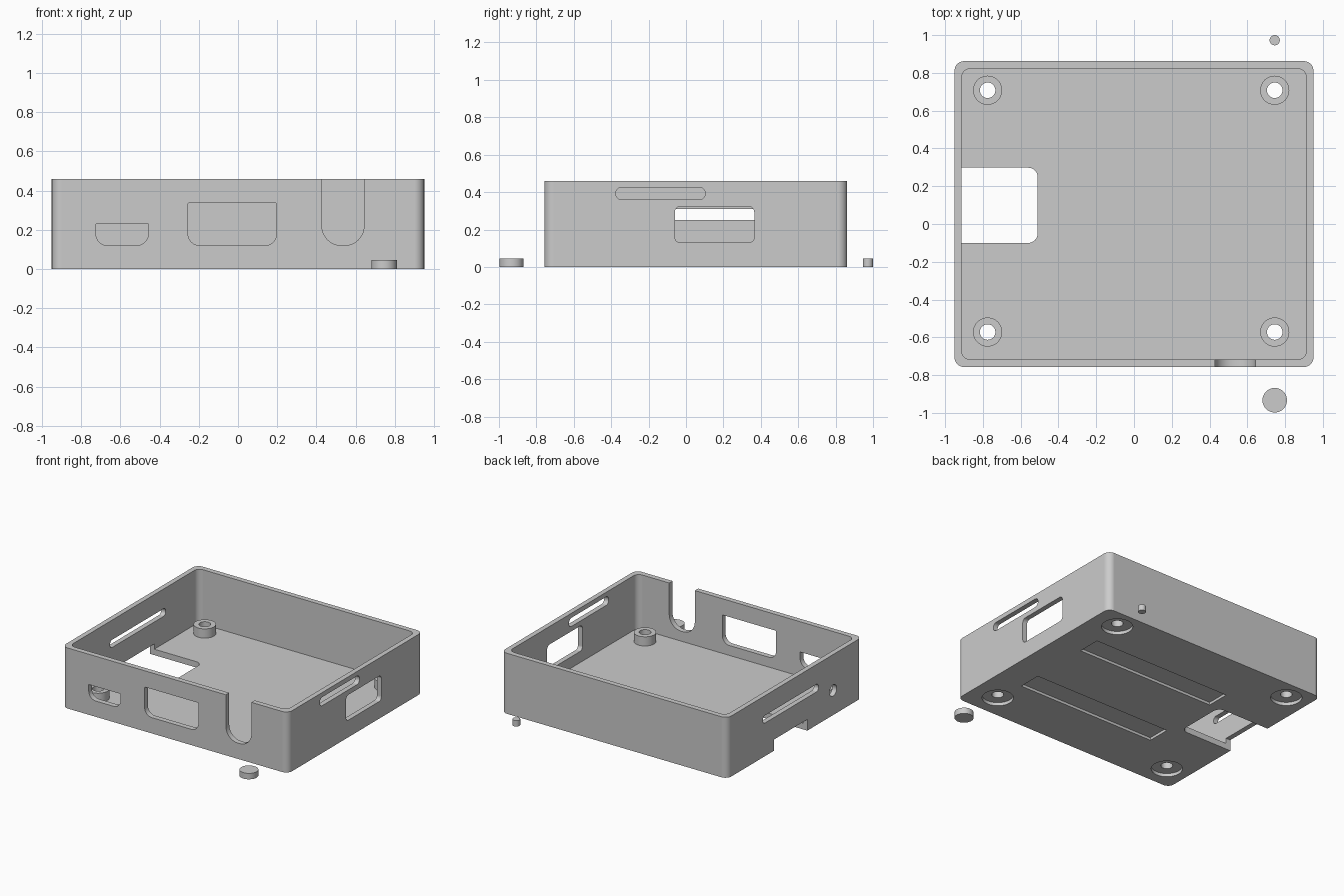
import bpy
import bmesh
from math import cos, sin, pi

cube = bpy.data.objects.get("Cube")
if cube:
    bpy.data.objects.remove(cube, do_unlink=True)

grey = bpy.data.materials.new("matte_grey")
grey.use_nodes = True
grey.diffuse_color = (0.6, 0.6, 0.6, 1)
grey.node_tree.nodes["Principled BSDF"].inputs["Base Color"].default_value = (0.6, 0.6, 0.6, 1)


def rounded(a0, a1, b0, b1, low=0.0, high=None, steps=10):
    """Rectangle outline; low and high are the radii of its lower and upper corners."""
    high = low if high is None else high
    corners = [(a0, b0, 1, 1, low, pi), (a1, b0, -1, 1, low, 1.5 * pi),
               (a1, b1, -1, -1, high, 0), (a0, b1, 1, -1, high, pi / 2)]
    points = []
    for a, b, sa, sb, r, start in corners:
        if r == 0:
            points.append((a, b))
            continue
        for i in range(steps + 1):
            t = start + pi / 2 * i / steps
            points.append((a + sa * r + r * cos(t), b + sb * r + r * sin(t)))
    return points


def circle(a, b, r, steps=48):
    return [(a + r * cos(2 * pi * i / steps), b + r * sin(2 * pi * i / steps))
            for i in range(steps)]


def prism(name, outline, axis, lo, hi):
    """Extrude an outline along an axis from lo to hi."""
    place = {"x": lambda a, b, c: (c, a, b),
             "y": lambda a, b, c: (a, c, b),
             "z": lambda a, b, c: (a, b, c)}[axis]
    bm = bmesh.new()
    face = bm.faces.new([bm.verts.new(place(a, b, lo)) for a, b in outline])
    top = bmesh.ops.extrude_face_region(bm, geom=[face])["geom"]
    verts = [v for v in top if isinstance(v, bmesh.types.BMVert)]
    bmesh.ops.translate(bm, verts=verts, vec=place(0, 0, hi - lo))
    if not face.is_valid or len(bm.faces) < len(outline) + 2:
        bm.faces.new([v for v in bm.verts if v not in verts])
    bmesh.ops.recalc_face_normals(bm, faces=bm.faces)
    mesh = bpy.data.meshes.new(name)
    bm.to_mesh(mesh)
    bm.free()
    mesh.materials.append(grey)
    obj = bpy.data.objects.new(name, mesh)
    bpy.context.collection.objects.link(obj)
    return obj


def combine(body, tool, operation="DIFFERENCE"):
    """Apply a boolean and delete the tool."""
    tool.hide_render = True
    mod = body.modifiers.new("boolean", "BOOLEAN")
    mod.operation, mod.solver, mod.object = operation, "EXACT", tool
    bpy.context.view_layer.objects.active = body
    bpy.ops.object.modifier_apply(modifier=mod.name)
    bpy.data.objects.remove(tool, do_unlink=True)


def finish(obj):
    bpy.ops.object.select_all(action="DESELECT")
    obj.select_set(True)
    bpy.context.view_layer.objects.active = obj
    bpy.ops.object.shade_smooth_by_angle(angle=pi / 6)
    obj.modifiers.new("even_shading", "WEIGHTED_NORMAL").keep_sharp = True


# Open tray: outer block minus cavity
HEIGHT, FLOOR = 0.46, 0.045
tray = prism("case_tray", rounded(-0.95, 0.95, -0.757, 0.862, 0.05), "z", 0, HEIGHT)
combine(tray, prism("cavity", rounded(-0.912, 0.912, -0.717, 0.822, 0.045), "z", FLOOR, 0.6))

# Corner bosses with screw holes and recesses for the feet
for x in (-0.775, 0.745):
    for y in (-0.572, 0.708):
        combine(tray, prism("boss", circle(x, y, 0.077), "z", 0.033, 0.115), "UNION")
        combine(tray, prism("screw_hole", circle(x, y, 0.041), "z", -0.1, 0.2))
        combine(tray, prism("foot_recess", circle(x, y, 0.108), "z", -0.1, 0.025))

# Front ports: small connector, large connector, open cable notch
for port in (rounded(-0.725, -0.457, 0.12, 0.23, 0.06, 0),
             rounded(-0.255, 0.197, 0.12, 0.337, 0.06, 0.008),
             rounded(0.428, 0.643, 0.12, 0.6, 0.1, 0)):
    combine(tray, prism("front_port", port, "y", -0.85, -0.65))

# Left side: vent slot and window
for port in (rounded(-0.375, 0.103, 0.36, 0.425, 0.031),
             rounded(-0.06, 0.365, 0.13, 0.323, 0.03)):
    combine(tray, prism("left_port", port, "x", 0.85, 1.05))

# Right side: vent slot, button hole and notch under the wall
for port in (rounded(-0.235, 0.435, 0.252, 0.31, 0.028),
             circle(-0.41, 0.187, 0.043),
             rounded(-0.1, 0.298, -0.1, 0.085)):
    combine(tray, prism("right_port", port, "x", -1.05, -0.85))

# Floor opening running out under the right wall
opening = prism("floor_opening", rounded(-0.298, 0.1, 0.51, 0.93, 0.05, 0), "z", -0.1, 0.08)
for v in opening.data.vertices:
    v.co.x, v.co.y = -v.co.y, -v.co.x
opening.data.flip_normals()
combine(tray, opening)

# Shallow strip recesses on the underside
for y in (-0.255, 0.38):
    combine(tray, prism("strip_recess", rounded(-0.435, 0.725, y - 0.088, y + 0.088), "z", -0.1, 0.02))
finish(tray)

# Loose button cap and pin
finish(prism("button_cap", circle(0.745, -0.933, 0.065), "z", 0, 0.045))
finish(prism("button_pin", circle(0.745, 0.973, 0.027), "z", 0, 0.045))
